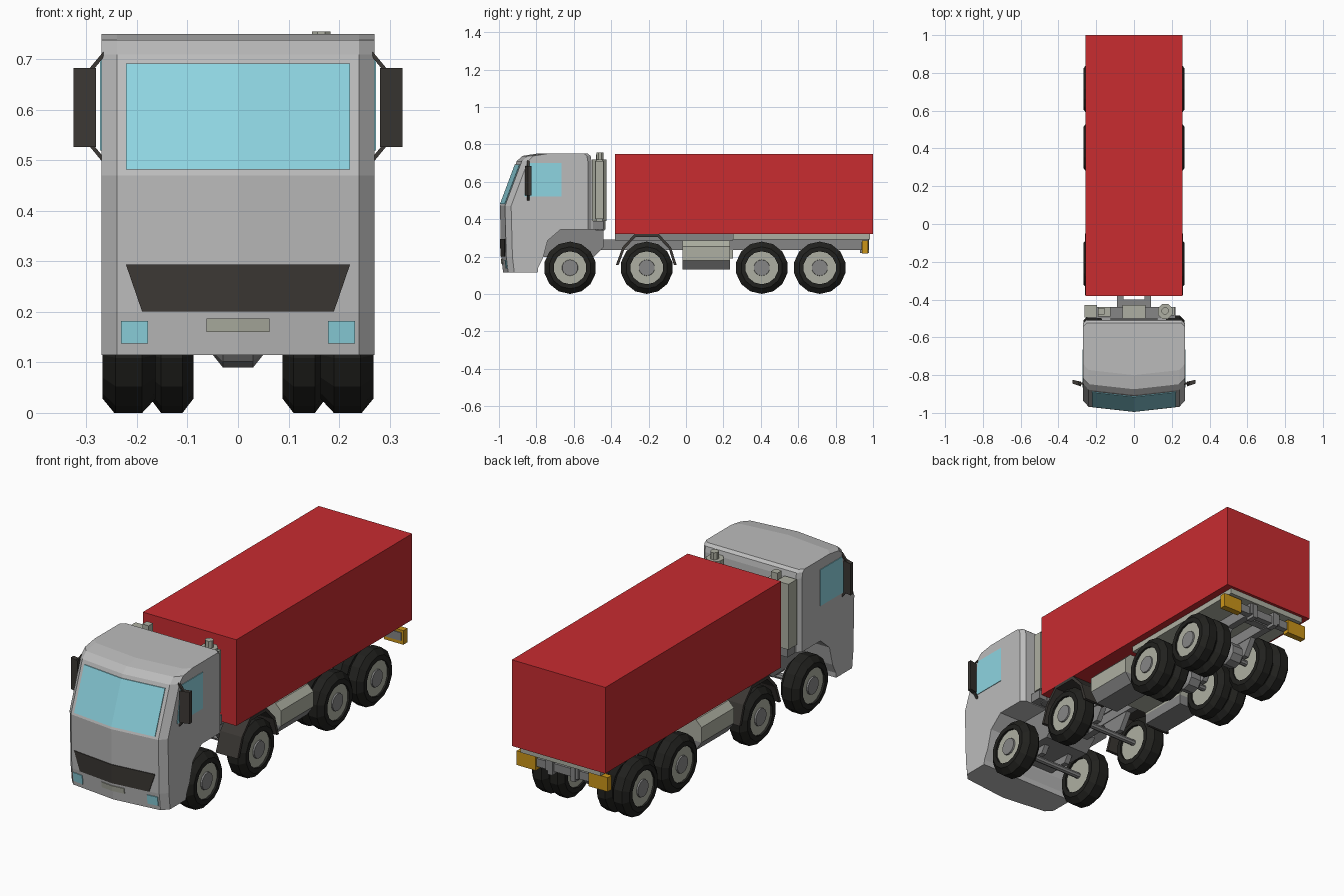
import bpy, bmesh
from math import cos, sin, pi

if "Cube" in bpy.data.objects:
    bpy.data.objects.remove(bpy.data.objects["Cube"])


def material(name, rgb):
    m = bpy.data.materials.new(name)
    m.diffuse_color = (*rgb, 1)
    m.use_nodes = True
    m.node_tree.nodes["Principled BSDF"].inputs["Base Color"].default_value = m.diffuse_color
    return m


RED = material("red", (0.58, 0.025, 0.03))
GLASS = material("glass", (0.27, 0.66, 0.75))
DARK = material("dark_trim", (0.045, 0.04, 0.035))
RUBBER = material("rubber", (0.015, 0.015, 0.013))
PALE = material("pale_metal", (0.42, 0.43, 0.36))
BODY = material("cab_grey", (0.5, 0.5, 0.5))
STEEL = material("steel", (0.24, 0.24, 0.24))
AMBER = material("amber", (0.6, 0.3, 0.01))


def finish(name, bm, mat, mirror=False):
    bmesh.ops.recalc_face_normals(bm, faces=bm.faces)
    me = bpy.data.meshes.new(name)
    bm.to_mesh(me)
    bm.free()
    ob = bpy.data.objects.new(name, me)
    bpy.context.collection.objects.link(ob)
    if mat:
        me.materials.append(mat)
    if mirror:
        ob.modifiers.new("mirror", 'MIRROR').use_mirror_merge = False
    return ob


def loft(name, rings, mat, mirror=False, caps=True, wrap=False):
    """Skin a list of closed rings of points."""
    bm = bmesh.new()
    vs = [[bm.verts.new(p) for p in r] for r in rings]
    n = len(vs[0])
    pairs = list(zip(vs, vs[1:])) + ([(vs[-1], vs[0])] if wrap else [])
    for a, b in pairs:
        for i in range(n):
            j = (i + 1) % n
            bm.faces.new((a[i], a[j], b[j], b[i]))
    if caps:
        bm.faces.new(vs[0])
        bm.faces.new(vs[-1])
    return finish(name, bm, mat, mirror)


def prism_x(name, yz, x0, x1, mat, mirror=False):
    return loft(name, [[(x, y, z) for y, z in yz] for x in (x0, x1)], mat, mirror)


def prism_y(name, xz, y0, y1, mat, mirror=False):
    return loft(name, [[(x, y, z) for x, z in xz] for y in (y0, y1)], mat, mirror)


def box(name, x0, x1, y0, y1, z0, z1, mat, mirror=False):
    return prism_x(name, [(y0, z0), (y1, z0), (y1, z1), (y0, z1)], x0, x1, mat, mirror)


def lathe_x(name, prof, y, z, mat, caps=True, wrap=False, n=14, mirror=True):
    rings = [[(x, y + r * sin(2 * pi * i / n), z - r * cos(2 * pi * i / n))
              for i in range(n)] for x, r in prof]
    return loft(name, rings, mat, mirror, caps, wrap)


def pipe(name, x, y, r, z0, z1, mat, n=8):
    rings = [[(x + r * cos(2 * pi * (i + .5) / n), y + r * sin(2 * pi * (i + .5) / n), z)
              for i in range(n)] for z in (z0, z1)]
    return loft(name, rings, mat)


# Cab: plan outlines stacked upward, front edge y and rear edge y per level
LEVELS = [(.115, -.978, -.505), (.2, -.988, -.505), (.47, -.995, -.505),
          (.71, -.905, -.505), (.738, -.875, -.51), (.75, -.80, -.525)]


def cab_ring(z, f, r):
    half = [(.24, f + .027), (.27, f + .06), (.27, r - .02), (.25, r)]
    return [(0, f, z)] + [(x, y, z) for x, y in half] + [(-x, y, z) for x, y in half[::-1]]


cab = loft("cab", [cab_ring(*l) for l in LEVELS], BODY)
arch = prism_x("arch_cutter", [(-.80, .05), (-.79, .14), (-.765, .19), (-.74, .285),
                               (-.67, .345), (-.4, .345), (-.4, .05)], -.4, .4, None)
arch.hide_render = True
arch.hide_viewport = True
cut = cab.modifiers.new("wheel_arch", 'BOOLEAN')
cut.operation = 'DIFFERENCE'
cut.solver = 'EXACT'
cut.object = arch


# Panels that follow the folded cab front
def front_y(x, z):
    for (z0, f0, _), (z1, f1, _) in zip(LEVELS, LEVELS[1:]):
        if z0 <= z <= z1:
            return f0 + (f1 - f0) * (z - z0) / (z1 - z0) + .027 * abs(x) / .24


def front_panel(name, xa0, xa1, xb0, xb1, z0, z1, mat, t=.004):
    pts = [(xa0, z0), (xa1, z0), (xb1, z1), (xb0, z1)]
    loft(name, [[(x, front_y(x, z) + d, z) for x, z in pts] for d in (-t, .003)], mat, True)


front_panel("windscreen", 0, .222, 0, .222, .482, .692, GLASS)
front_panel("grille", 0, .19, 0, .222, .201, .294, DARK)
front_panel("number_plate", 0, .062, 0, .062, .16, .187, PALE)
front_panel("headlight", .178, .232, .178, .232, .137, .182, GLASS)
prism_x("side_window", [(-.865, .52), (-.665, .52), (-.665, .70), (-.835, .70)],
        .266, .273, GLASS, True)

# Mirrors and their arms
loft("mirror_housing", [[(.281, -.86, z), (.326, -.845, z), (.326, -.825, z), (.281, -.835, z)]
                        for z in (.526, .683)], DARK, True)
for nm, za, zb in (("upper", .71, .675), ("lower", .50, .535)):
    prism_y("mirror_arm_" + nm, [(.266, za - .006), (.266, za + .006),
                                 (.295, zb + .006), (.295, zb - .006)], -.85, -.838, DARK, True)

# Cargo box
box("cargo_box", -.257, .257, -.38, 1.0, .32, .748, RED)

# Chassis
box("frame_rail", .055, .09, -.76, .975, .235, .29, STEEL, True)
box("subframe", .05, .10, -.38, .25, .285, .322, STEEL, True)
box("box_floor_frame", -.22, .22, .25, .985, .292, .321, PALE)
for i, y in enumerate((-.42, -.05, .25, .56, .9)):
    box(f"cross_member_{i}", -.06, .06, y - .02, y + .02, .24, .285, STEEL)
prism_x("engine_tunnel", [(-.79, .20), (-.74, .285), (-.67, .346), (-.44, .346),
                          (-.44, .25), (-.5, .19)], -.125, .125, STEEL)

# Rear bumper and lamps
box("rear_bar", -.24, .24, .935, .965, .235, .275, STEEL)
box("rear_lamp", .145, .25, .94, .972, .217, .287, AMBER, True)
box("rear_bracket", .05, .075, .93, .978, .22, .29, STEEL, True)

# Equipment behind the cab
box("rear_stand", -.25, .22, -.50, -.44, .345, .39, STEEL)
box("air_duct_centre", -.06, .06, -.50, -.43, .345, .60, PALE)
box("air_cleaner", -.262, -.195, -.495, -.43, .39, .715, PALE)
box("air_cleaner_side", -.19, -.125, -.49, -.44, .39, .70, PALE)
box("intake_cap", -.19, -.155, -.48, -.445, .70, .745, PALE)
pipe("exhaust_muffler", .165, -.463, .042, .39, .72, PALE)
pipe("exhaust_pipe", .165, -.46, .02, .72, .755, PALE)
pipe("exhaust_foot", .165, -.46, .025, .34, .39, STEEL)
box("heat_shield", .19, .215, -.485, -.44, .40, .71, PALE)

# Side tanks between the axles
prism_y("side_tank", [(.09, .285), (.22, .285), (.25, .255), (.25, .18), (.09, .18)],
        -.02, .235, PALE, True)
prism_y("tank_lower", [(.09, .18), (.25, .18), (.215, .13), (.09, .13)],
        -.02, .235, STEEL, True)
box("tank_floor", -.09, .09, -.02, .25, .19, .235, PALE)

# Second-axle mudguards
outer = [(-.375, .155), (-.34, .25), (-.275, .32), (-.145, .32), (-.08, .25), (-.05, .155)]
inner = [(-.36, .155), (-.328, .243), (-.268, .305), (-.152, .305), (-.092, .243), (-.065, .155)]
rings = []
for (a, b), (c, d) in zip(outer, inner):
    rings.append([(.14, a, b), (.26, a, b), (.26, c, d), (.14, c, d)])
loft("mudguard", rings, DARK, True)


# Wheels
def wheel(name, y, x, w, z=.14):
    h = w / 2
    lathe_x(name + "_tyre", [(x - h, .088), (x - h, .112), (x - h * .5, .14), (x + h * .5, .14),
                             (x + h, .112), (x + h, .088)], y, z, RUBBER, False, True)
    lathe_x(name + "_rim", [(x - h * .8, .092), (x + h * .8, .092)], y, z, PALE)
    lathe_x(name + "_hub", [(x + h * .6, .045), (x + h * .95, .042)], y, z, STEEL)


for i, y in enumerate((-.62, -.21, .405, .715)):
    if i < 2:
        wheel(f"front_wheel_{i}", y, .216, .105)
    else:
        wheel(f"rear_wheel_outer_{i}", y, .222, .092)
        wheel(f"rear_wheel_inner_{i}", y, .131, .085)
        lathe_x(f"differential_{i}", [(-.05, .035), (-.03, .06), (.03, .06), (.05, .035)],
                y, .15, STEEL, n=10, mirror=False)
    lathe_x(f"axle_{i}", [(-.2, .015), (.2, .015)], y, .14, STEEL, n=8, mirror=False)
    prism_x(f"suspension_{i}", [(y - .09, .24), (y - .035, .155), (y + .035, .155), (y + .09, .24)],
            .058, .085, STEEL, True)
